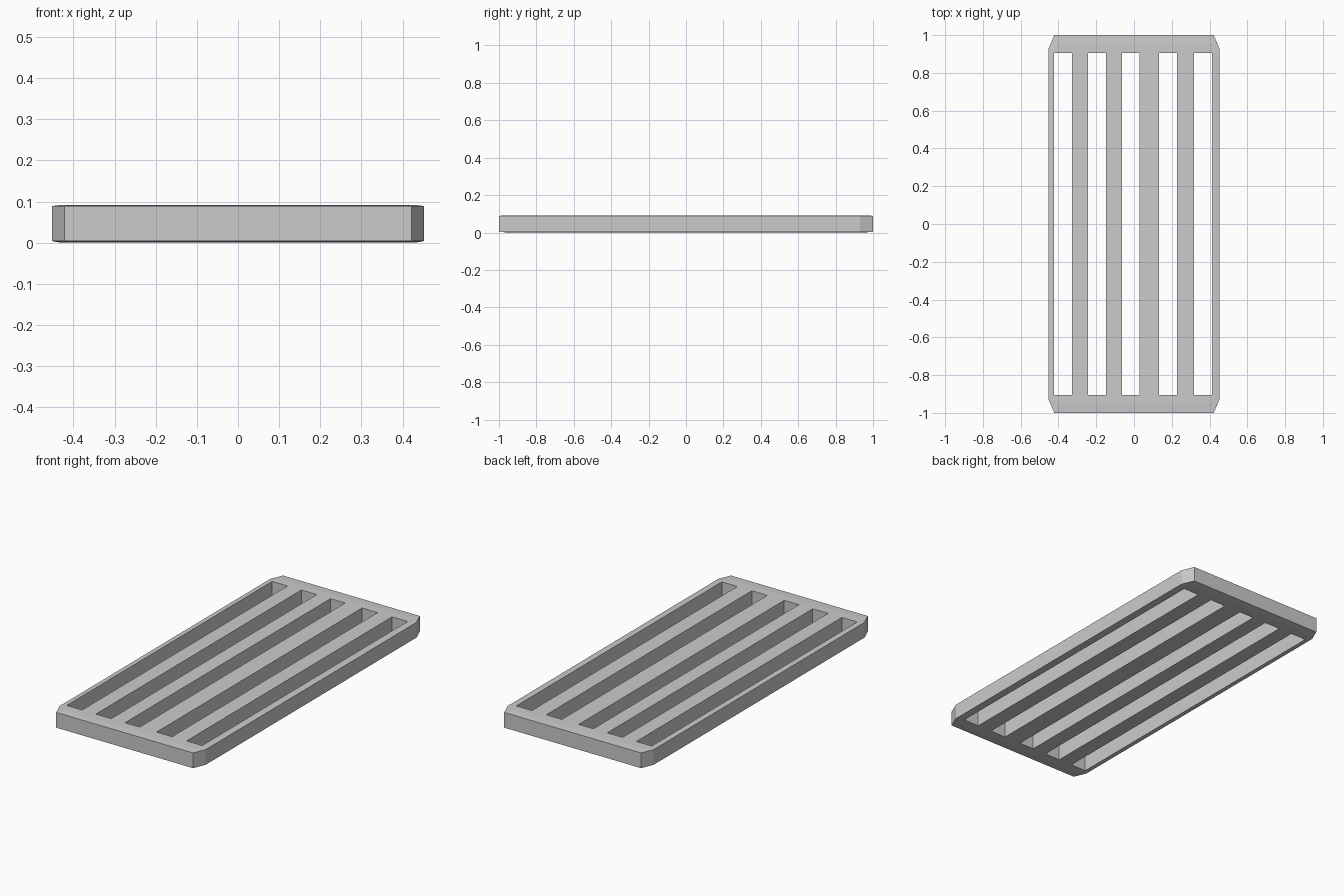
import bpy, bmesh

if "Cube" in bpy.data.objects:
    bpy.data.objects.remove(bpy.data.objects["Cube"])

HX, HY = 0.452, 1.0          # outer half sizes
Z_LOW, Z_HIGH = 0.004, 0.089  # side wall
TOP = 0.092                   # raised flat faces
SLOTS = [(-0.423, -0.328), (-0.243, -0.148), (-0.063, 0.028),
         (0.132, 0.228), (0.317, 0.413)]
SLOT_Y = 0.906


def octagon(hx, hy, cx, cy):
    """Rectangle outline with clipped corners, counter-clockwise."""
    q = [(hx, hy - cy), (hx - cx, hy)]
    half = q + [(-x, y) for x, y in reversed(q)]
    return half + [(-x, -y) for x, y in half]


def make_object(name, bm):
    bmesh.ops.recalc_face_normals(bm, faces=bm.faces)
    mesh = bpy.data.meshes.new(name)
    bm.to_mesh(mesh)
    bm.free()
    obj = bpy.data.objects.new(name, mesh)
    bpy.context.collection.objects.link(obj)
    return obj


# Plate: clipped-corner slab with very shallow edge slopes
outer = octagon(HX, HY, 0.03, 0.07)
inner = octagon(0.43, 0.955, 0.025, 0.045)
bm = bmesh.new()
rings = [[bm.verts.new((x, y, z)) for x, y in pts]
         for pts, z in ((inner, 0), (outer, Z_LOW), (outer, Z_HIGH), (inner, TOP))]
for a, b in zip(rings, rings[1:]):
    for i in range(8):
        j = (i + 1) % 8
        bm.faces.new((a[i], a[j], b[j], b[i]))
bm.faces.new(rings[0][::-1])
bm.faces.new(rings[-1])
plate = make_object("slotted_plate", bm)

# Slot cutters: five long boxes through the plate
bm = bmesh.new()
for x0, x1 in SLOTS:
    box = bmesh.ops.create_cube(bm, size=1)["verts"]
    bmesh.ops.scale(bm, vec=(x1 - x0, 2 * SLOT_Y, 0.3), verts=box)
    bmesh.ops.translate(bm, vec=((x0 + x1) / 2, 0, TOP / 2), verts=box)
cutter = make_object("slot_cutter", bm)
cutter.hide_render = True

# Cut the slots, then discard the cutter
mod = plate.modifiers.new("slots", 'BOOLEAN')
mod.operation = 'DIFFERENCE'
mod.solver = 'EXACT'
mod.object = cutter
bpy.context.view_layer.objects.active = plate
plate.select_set(True)
bpy.ops.object.modifier_apply(modifier=mod.name)
bpy.data.objects.remove(cutter)
